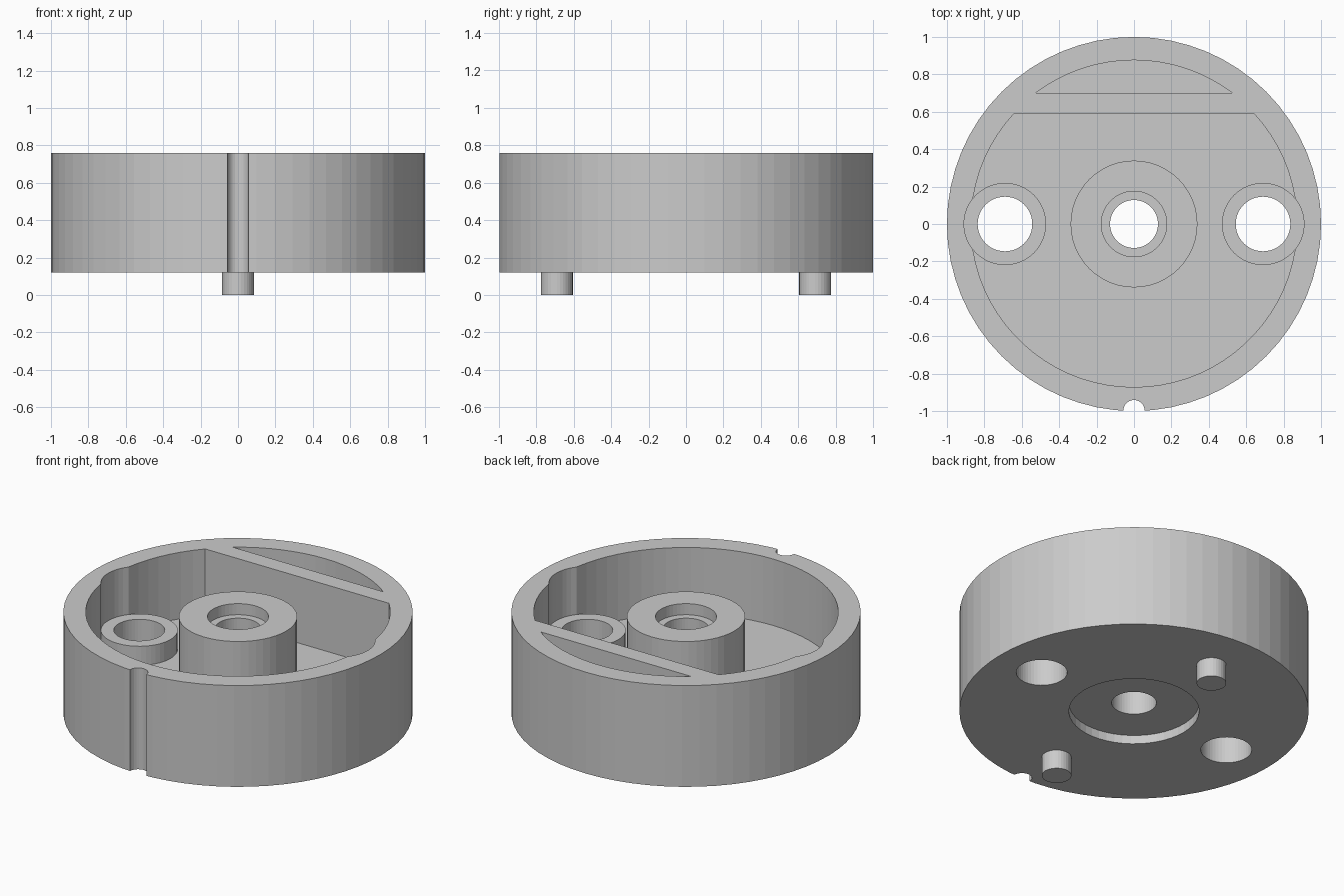
import bpy, bmesh
from math import sin, cos, asin, pi

if "Cube" in bpy.data.objects:
    bpy.data.objects.remove(bpy.data.objects["Cube"])


def prism(name, pts, z0, z1):
    """Extrude a closed xy outline from z0 to z1."""
    bm = bmesh.new()
    face = bm.faces.new([bm.verts.new((x, y, z0)) for x, y in pts])
    top = bmesh.ops.extrude_face_region(bm, geom=[face])["geom"]
    verts = [v for v in top if isinstance(v, bmesh.types.BMVert)]
    bmesh.ops.translate(bm, vec=(0, 0, z1 - z0), verts=verts)
    bmesh.ops.recalc_face_normals(bm, faces=bm.faces)
    mesh = bpy.data.meshes.new(name)
    bm.to_mesh(mesh)
    bm.free()
    ob = bpy.data.objects.new(name, mesh)
    bpy.context.collection.objects.link(ob)
    return ob


def arc(r, a0, a1, n):
    return [(r * cos(a0 + (a1 - a0) * i / n), r * sin(a0 + (a1 - a0) * i / n))
            for i in range(n + 1)]


def disc(name, r, z0, z1, x=0.0, y=0.0, n=48):
    pts = [(x + px, y + py) for px, py in arc(r, 0, 2 * pi, n)[:-1]]
    return prism(name, pts, z0, z1)


def combine(target, tool, operation):
    """Apply a boolean and discard the tool object."""
    tool.hide_render = True
    mod = target.modifiers.new("bool", 'BOOLEAN')
    mod.operation = operation
    mod.solver = 'EXACT'
    mod.object = tool
    bpy.context.view_layer.objects.active = target
    bpy.ops.object.modifier_apply(modifier=mod.name)
    bpy.data.objects.remove(tool)


def cut(tool):
    combine(body, tool, 'DIFFERENCE')


def add(tool):
    combine(body, tool, 'UNION')


BOTTOM, FLOOR, TOP, OVER = 0.12, 0.34, 0.76, 0.9
R = 0.872

# Round housing
body = disc("round_housing", 1.0, BOTTOM, TOP, n=64)

# Main cavity with a flat back wall, and the sliver pocket behind it
a = asin(0.59 / R)
cut(prism("cavity", arc(R, pi - a, 2 * pi + a, 56), FLOOR, OVER))
b = asin(0.70 / 0.876)
cut(prism("back_pocket", arc(0.876, b, pi - b, 16), FLOOR, OVER))

# Side bosses, with clearance scooped out of the wall above them
for x in (-0.69, 0.69):
    cut(disc("wall_scoop", 0.219, 0.40, OVER, x))
    add(disc("side_boss", 0.22, 0.25, 0.46, x))
    cut(disc("side_hole", 0.146, -0.1, OVER, x))

# Central hub with stepped bore
add(disc("hub", 0.339, 0.25, 0.73))
cut(disc("hub_bore", 0.128, -0.1, OVER))
cut(disc("hub_counterbore", 0.175, 0.66, OVER))

# Underside recess
cut(disc("bottom_recess", 0.373, 0.0, 0.175))

# Front key notch
cut(disc("key_notch", 0.057, 0.0, OVER, 0, -0.998, 24))

# Locating pegs
for y in (-0.69, 0.69):
    add(disc("locating_peg", 0.085, 0.0, 0.2, 0, y, 32))
